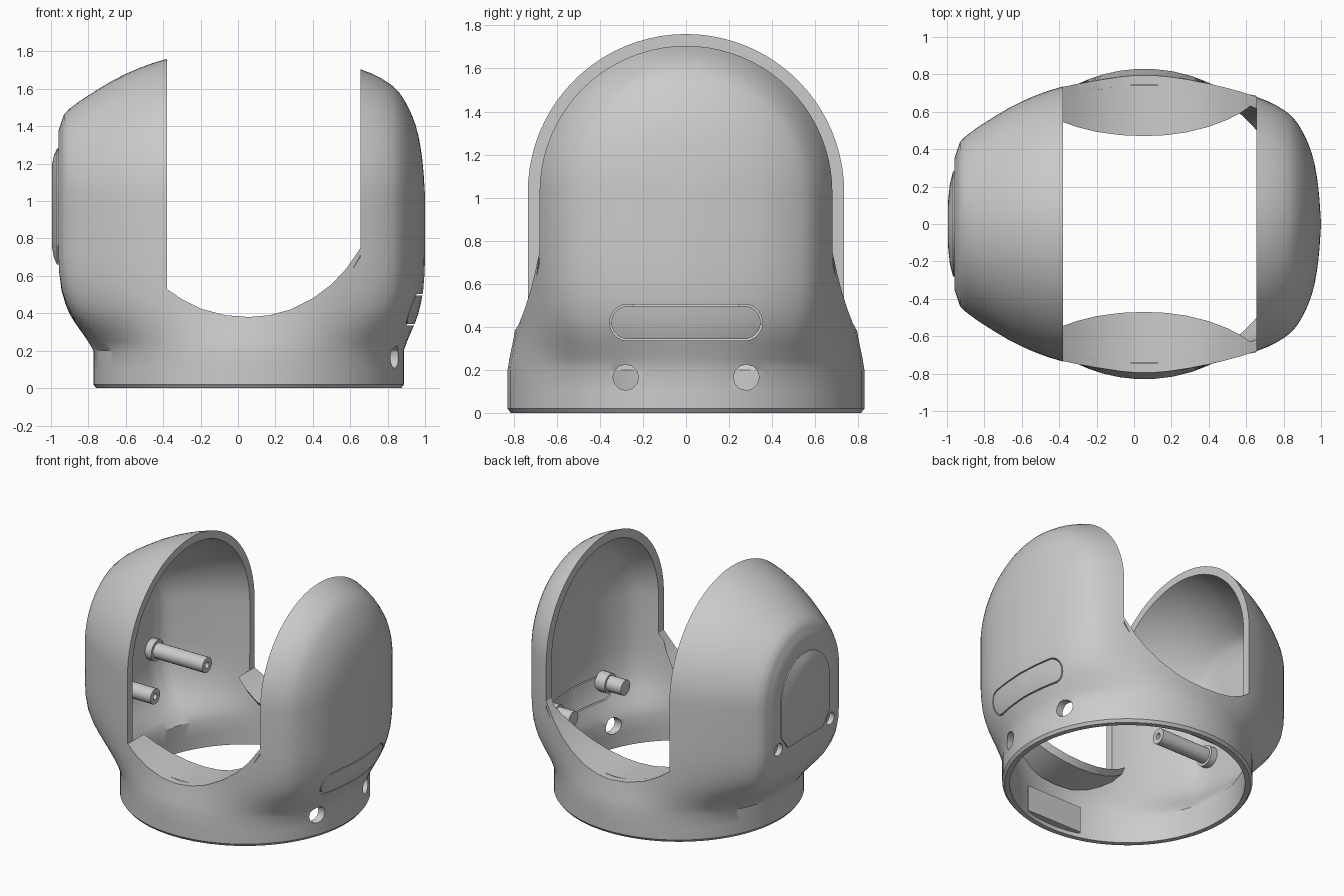
import bpy, bmesh, math
from mathutils import Vector

if "Cube" in bpy.data.objects:
    bpy.data.objects.remove(bpy.data.objects["Cube"])

CX, AXIS_Z = 0.057, 1.025
# half outline of the body: (x, radius about the x axis)
PROFILE = [(-.96, 0), (-.96, .2), (-.96, .35), (-.93, .44), (-.8, .54), (-.6, .655), (-.38, .735),
           (-.15, .765), (.1, .775), (.4, .75), (.655, .68), (.8, .61), (.88, .53), (.95, .38), (.985, .2), (1, 0)]
# (z, blend from body outline to round collar)
BLEND = [(.2, 1), (.25, .85), (.3, .66), (.35, .47), (.4, .31), (.45, .2), (.52, .09), (.62, .02), (.72, 0), (.88, 0)]


def finish(bm, name):
    bmesh.ops.recalc_face_normals(bm, faces=bm.faces)
    me = bpy.data.meshes.new(name)
    bm.to_mesh(me)
    bm.free()
    ob = bpy.data.objects.new(name, me)
    bpy.context.collection.objects.link(ob)
    return ob


def select(ob):
    bpy.ops.object.select_all(action='DESELECT')
    ob.select_set(True)
    bpy.context.view_layer.objects.active = ob


def smooth(ob):
    select(ob)
    bpy.ops.object.shade_smooth_by_angle(angle=math.radians(32))


def boolean(ob, cutter, op='DIFFERENCE', keep=False):
    m = ob.modifiers.new("cut", 'BOOLEAN')
    m.object, m.operation, m.solver = cutter, op, 'EXACT'
    select(ob)
    bpy.ops.object.modifier_apply(modifier=m.name)
    if not keep:
        bpy.data.objects.remove(cutter)


def refine(pts, n=3):
    out = []
    for i in range(len(pts) - 1):
        p = [Vector(pts[max(0, min(len(pts) - 1, i + k))]) for k in (-1, 0, 1, 2)]
        straight = i < 3
        for s in range(n):
            t = s / n
            if straight:
                q = p[1].lerp(p[2], t)
            else:
                q = .5 * (2 * p[1] + (p[2] - p[0]) * t + (2 * p[0] - 5 * p[1] + 4 * p[2] - p[3]) * t * t
                          + (3 * p[1] - p[0] - 3 * p[2] + p[3]) * t ** 3)
            out.append((q.x, max(0, q.y)))
    return out + [pts[-1]]


def loft(name, profile, collar):
    """Domed top, straight sides, blended down to a round collar."""
    levels = [(z, 1, r) for z, r in collar] + [(z, t, collar[-1][1]) for z, t in BLEND]
    bm = bmesh.new()
    rows = []
    for x, r in profile:
        a = math.atan2(r, x - CX)
        side = []
        for z, t, c in levels:
            side.append((x * (1 - t) + (CX + c * math.cos(a)) * t, r * (1 - t) + c * math.sin(a) * t, z))
        arch = [(x, r * math.cos(math.pi * k / 40), AXIS_Z + r * math.sin(math.pi * k / 40)) for k in range(41)]
        pts = side + arch + [(px, -py, pz) for px, py, pz in reversed(side)]
        rows.append([bm.verts.new(p) for p in pts])
    for a, b in zip(rows, rows[1:]):
        for j in range(len(a) - 1):
            bm.faces.new((a[j], a[j + 1], b[j + 1], b[j]))
    bmesh.ops.remove_doubles(bm, verts=bm.verts, dist=1e-5)
    bmesh.ops.holes_fill(bm, edges=[e for e in bm.edges if e.is_boundary], sides=0)
    return finish(bm, name)


def prism(name, pts, vec):
    bm = bmesh.new()
    f = bm.faces.new([bm.verts.new(p) for p in pts])
    g = bmesh.ops.extrude_face_region(bm, geom=[f])
    bmesh.ops.translate(bm, vec=vec, verts=[v for v in g['geom'] if isinstance(v, bmesh.types.BMVert)])
    return finish(bm, name)


def rod(name, x0, x1, y, z, r, n=24):
    pts = [(x0, y + r * math.cos(2 * math.pi * k / n), z + r * math.sin(2 * math.pi * k / n)) for k in range(n)]
    return prism(name, pts, (x1 - x0, 0, 0))


def pill(name, hw, hh):
    pts = []
    for k in range(24):
        a = 2 * math.pi * (k + .5) / 24
        cy = (hw - hh) * (1 if math.cos(a) > 0 else -1)
        # ends sit a little higher than the middle
        pts.append((.7, cy + hh * math.cos(a), .42 + hh * math.sin(a)))
    return prism(name, pts, (.5, 0, 0))


# hollow shell
outline = refine(PROFILE)
inner = [((x - .02) * .95 + .02, max(0, r - .05) if r > .2 else r * .75) for x, r in outline]
shell = loft("shell", outline, [(0, .815), (.02, .83), (.1, .83)])
boolean(shell, loft("cavity", inner, [(-.1, .78), (.1, .78)]))

# wide central opening with a curved floor
floor = [(-.38, .53), (-.3, .475), (-.2, .425), (-.07, .39), (.057, .38), (.17, .39),
         (.28, .42), (.4, .48), (.5, .555), (.58, .64), (.655, .75)]
boolean(shell, prism("opening", [(x, -1.2, z) for x, z in floor] + [(.655, -1.2, 2.2), (-.38, -1.2, 2.2)], (0, 2.4, 0)))

# collar holes and screw holes
for s in (-1, 1):
    boolean(shell, rod("collar_hole", .5, 1.2, s * .28, .165, .06, 12))
    boolean(shell, rod("screw_hole", -1.2, -.8, s * .3, .68, .045))

# access panel separated from the shell by a thin groove
panel = shell.copy()
panel.data = shell.data.copy()
panel.name = "access_panel"
bpy.context.collection.objects.link(panel)
boolean(panel, pill("panel_shape", .347, .077), 'INTERSECT')
boolean(shell, pill("panel_gap", .355, .085))
smooth(shell)
smooth(panel)

# arched side plate, slightly domed
bm = bmesh.new()
rings = []
for x, k in ((-.94, 1), (-.968, 1), (-.985, .75), (-.995, .4)):
    pts = [(.28 * math.cos(math.pi * i / 24), 1.0 + .28 * math.sin(math.pi * i / 24)) for i in range(25)]
    pts += [(-.28, .76), (-.2, .66), (.2, .66), (.28, .76)]
    rings.append([bm.verts.new((x, y * k, .98 + (z - .98) * (.5 + .5 * k))) for y, z in pts])
for a, b in zip(rings, rings[1:]):
    for i in range(len(a)):
        j = (i + 1) % len(a)
        bm.faces.new((a[i], a[j], b[j], b[i]))
bm.faces.new(rings[0])
bm.faces.new(rings[-1])
smooth(finish(bm, "side_plate"))

for s in (-1, 1):
    # inward lip along the floor of the opening
    bm = bmesh.new()
    rows = []
    for x, z in floor:
        yi = .47 + (z - .38) * .5
        yo = max(yi + .01, .74 - .25 * max(0, z - .48))
        rows.append([bm.verts.new((x, s * y, h)) for y, h in ((yi, z), (yo, z), (yo, z - .06), (yi + .03, z - .04))])
    for a, b in zip(rows, rows[1:]):
        for i in range(4):
            bm.faces.new((a[i], a[i - 1], b[i - 1], b[i]))
    bm.faces.new(rows[0])
    bm.faces.new(rows[-1])
    smooth(finish(bm, "opening_lip"))

    # joining tab inside the collar
    prism("collar_tab", [(-.15, s * .73, .03), (.3, s * .73, .03), (.3, s * .73, .22), (-.15, s * .73, .22)], (0, s * .05, 0))

    # long hollow posts on the left wall
    post = rod("screw_post", -.92, -.46, s * .3, .69, .055)
    boolean(post, rod("bore", -.6, -.4, s * .3, .69, .022))
    smooth(post)
    smooth(rod("post_flange", -.92, -.86, s * .3, .69, .075))
    # short studs on the right wall
    smooth(rod("stud", .7, .9, s * .3, .46, .055))
    smooth(rod("stud_flange", .82, .9, s * .3, .46, .07))
